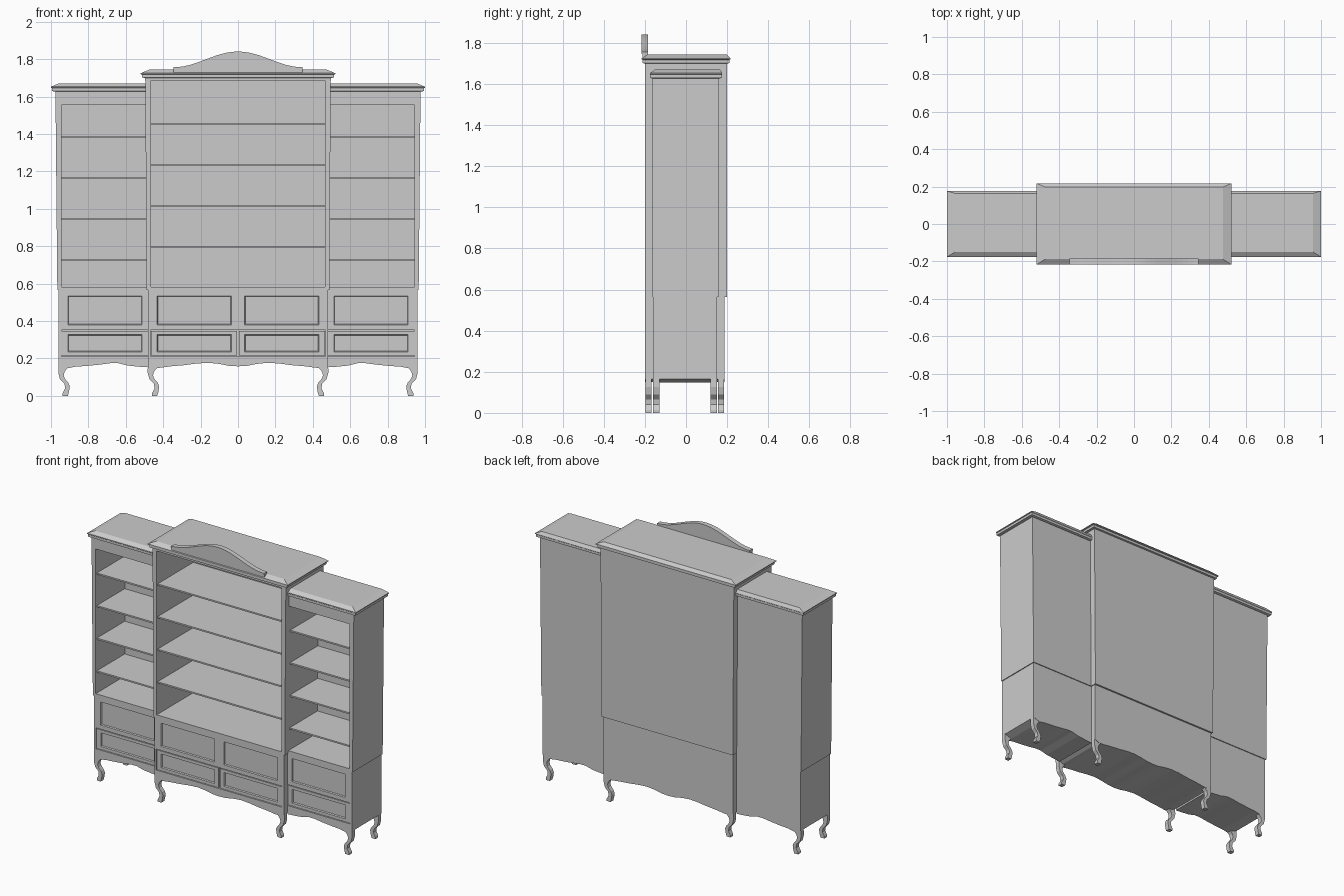
import bpy, bmesh, math

if "Cube" in bpy.data.objects:
    bpy.data.objects.remove(bpy.data.objects["Cube"])


def finish(name, bm, mirror):
    bmesh.ops.recalc_face_normals(bm, faces=bm.faces[:])
    me = bpy.data.meshes.new(name)
    bm.to_mesh(me)
    bm.free()
    ob = bpy.data.objects.new(name, me)
    bpy.context.collection.objects.link(ob)
    if mirror:
        ob.modifiers.new("Mirror", 'MIRROR').use_axis[0] = True
    return ob


def loft(name, rings, mirror=False):
    """Skin equal-length point rings and cap both ends."""
    bm = bmesh.new()
    vs = [[bm.verts.new(p) for p in r] for r in rings]
    n = len(rings[0])
    for a, b in zip(vs, vs[1:]):
        for i in range(n):
            j = (i + 1) % n
            bm.faces.new((a[i], a[j], b[j], b[i]))
    bm.faces.new(vs[0])
    bm.faces.new(vs[-1])
    return finish(name, bm, mirror)


def prism(name, pts, y0, y1, mirror=False):
    """Front-view (x, z) profile extruded along y."""
    return loft(name, [[(x, y, z) for x, z in pts] for y in (y0, y1)], mirror)


def box(name, x0, x1, y0, y1, z0, z1, mirror=False):
    return prism(name, [(x0, z0), (x1, z0), (x1, z1), (x0, z1)], y0, y1, mirror)


def flat(x0, x1, y0, y1, z):
    return [(x0, y0, z), (x1, y0, z), (x1, y1, z), (x0, y1, z)]


def panel(name, outer, inner, front, back, depth=0.008):
    """Framed front with a recessed field; rects are x0, x1, z0, z1."""
    def rect(r, y):
        x0, x1, z0, z1 = r
        return [(x0, y, z0), (x1, y, z0), (x1, y, z1), (x0, y, z1)]
    x0, x1, z0, z1 = inner
    e = 0.004
    loft(name, [rect(outer, back), rect(outer, front), rect(inner, front),
                rect((x0 + e, x1 - e, z0 + e, z1 - e), front + depth)], True)


SEAM = 0.565

# Scalloped lower edges (right half of the centre, right wing)
mid_wave = [(0, .158), (.05, .161), (.10, .171), (.16, .177), (.22, .173),
            (.29, .164), (.36, .158), (.42, .15), (.45, .15), (.482, .165)]
side_wave = [(.482, .153), (.53, .156), (.59, .162), (.64, .175), (.68, .175),
             (.74, .167), (.81, .16), (.87, .156), (.91, .148), (.96, .165)]


def both(half):
    return [(-x, z) for x, z in half[:0:-1]] + half


# Base bodies and scalloped aprons
mid = both(mid_wave)
prism("centre_base", mid + [(.482, SEAM), (-.482, SEAM)], -.187, .188)
prism("centre_apron", mid + [(.482, .211), (-.482, .211)], -.2, -.187)
prism("wing_base", side_wave + [(.96, SEAM), (.482, SEAM)], -.148, .152, True)
prism("wing_apron", side_wave + [(.96, .211), (.482, .211)], -.16, -.148, True)
box("centre_base_stile", .469, .482, -.2, -.187, .211, .352, True)
box("wing_base_stile", .945, .96, -.16, -.148, .211, .352, True)

# Cupboard doors and drawers
panel("centre_door", (0, .482, .352, SEAM), (.035, .433, .38, .535), -.2, -.187)
panel("centre_drawer", (.005, .465, .215, .347), (.035, .433, .235, .327), -.198, -.187)
panel("wing_door", (.482, .96, .352, SEAM), (.513, .91, .38, .535), -.16, -.148)
panel("wing_drawer", (.482, .943, .215, .347), (.513, .91, .235, .327), -.158, -.148)

# Cabriole legs
leg = [(.96, .168), (.961, .125), (.952, .09), (.928, .065), (.924, .04),
       (.938, .014), (.938, 0), (.91, 0), (.904, .02), (.899, .05),
       (.907, .07), (.926, .092), (.932, .11), (.927, .13), (.91, .15), (.91, .168)]
mid_leg = [(x - .478, z) for x, z in leg]
for tag, prof, f, b in (("wing", leg, -.16, .15), ("centre", mid_leg, -.197, .186)):
    prism(tag + "_front_leg", prof, f, f + .03, True)
    prism(tag + "_back_leg", prof, b - .03, b, True)

# Centre bookcase
prism("centre_side", [(.465, SEAM), (.488, SEAM), (.496, 1.70), (.465, 1.70)], -.2, .2, True)
box("centre_back", -.47, .47, .188, .2, SEAM, 1.70)
box("centre_floor", -.47, .47, -.2, .19, SEAM, .583)
box("centre_header", -.47, .47, -.2, .19, 1.685, 1.703)
for z in (.797, 1.016, 1.235, 1.455):
    box("centre_shelf", -.467, .467, -.19, .19, z - .005, z + .005)

# Wing bookcases
prism("wing_side", [(.945, SEAM), (.966, SEAM), (.976, 1.63), (.945, 1.63)], -.163, .158, True)
box("wing_back", .48, .95, .146, .158, SEAM, 1.63, True)
box("wing_floor", .48, .95, -.163, .15, SEAM, .583, True)
box("wing_header", .48, .95, -.163, -.145, 1.556, 1.63, True)
box("wing_top", .48, .95, -.15, .15, 1.618, 1.63, True)
for z in (.727, .947, 1.166, 1.385):
    box("wing_shelf", .48, .947, -.15, .15, z - .005, z + .005, True)

# Cornices
loft("centre_cornice", [flat(-.5, .5, -.203, .203, 1.70),
                        flat(-.512, .512, -.212, .212, 1.702),
                        flat(-.512, .512, -.212, .212, 1.718),
                        flat(-.521, .521, -.217, .217, 1.72),
                        flat(-.521, .521, -.217, .217, 1.725),
                        flat(-.475, .475, -.188, .198, 1.744)])
loft("wing_cornice", [flat(.48, .978, -.166, .166, 1.627),
                      flat(.48, .995, -.174, .174, 1.63),
                      flat(.48, .995, -.174, .174, 1.646),
                      flat(.48, 1.0, -.176, .176, 1.648),
                      flat(.48, 1.0, -.176, .176, 1.653),
                      flat(.48, .957, -.15, .164, 1.671)], True)

# Arched pediment with a raised lip
arch = []
for i in range(25):
    x = .345 - .69 * i / 24
    arch.append((x, 1.757 + .042 * (1 + math.cos(math.pi * x / .345))))
prism("pediment", [(-.345, 1.722), (.345, 1.722)] + arch, -.212, -.185)
prism("pediment_lip", arch + [(x, z - .012) for x, z in arch[::-1]], -.217, -.184)
